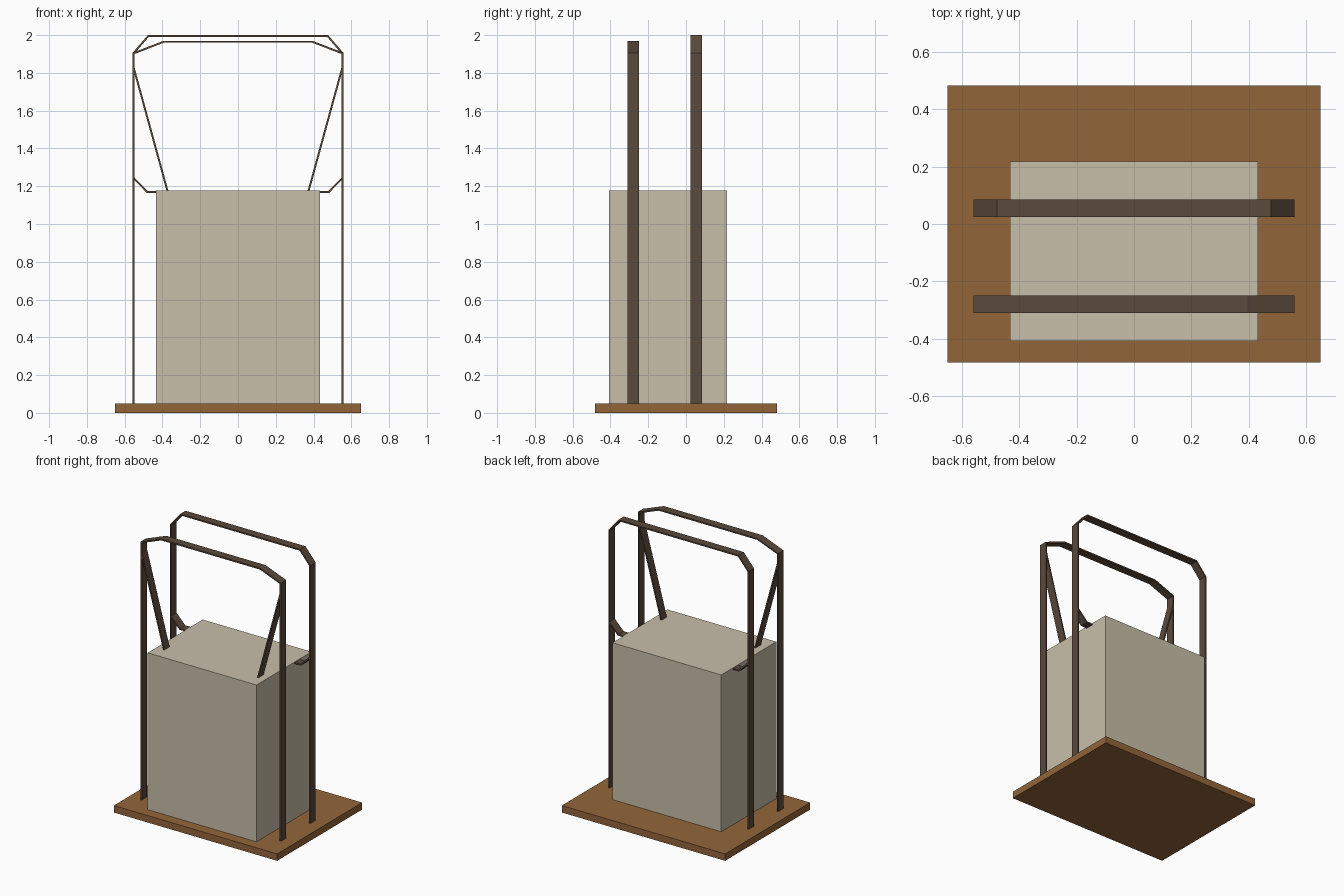
import bpy
import bmesh
from mathutils import Vector

cube = bpy.data.objects.get("Cube")
if cube:
    bpy.data.objects.remove(cube, do_unlink=True)


def make_material(name, rgb):
    mat = bpy.data.materials.new(name)
    mat.use_nodes = True
    colour = (*rgb, 1)
    mat.diffuse_color = colour
    mat.node_tree.nodes["Principled BSDF"].inputs["Base Color"].default_value = colour
    return mat


wood = make_material("brown wood", (0.29, 0.13, 0.042))
stone = make_material("beige block", (0.58, 0.52, 0.40))
iron = make_material("dark brown metal", (0.102, 0.067, 0.044))


def finish(name, bm, mat):
    mesh = bpy.data.meshes.new(name)
    bm.to_mesh(mesh)
    bm.free()
    mesh.materials.append(mat)
    obj = bpy.data.objects.new(name, mesh)
    bpy.context.collection.objects.link(obj)
    return obj


def box(name, low, high, mat):
    low, high = Vector(low), Vector(high)
    bm = bmesh.new()
    bmesh.ops.create_cube(bm, size=1)
    bmesh.ops.scale(bm, vec=high - low, verts=bm.verts)
    bmesh.ops.translate(bm, vec=(low + high) / 2, verts=bm.verts)
    return finish(name, bm, mat)


def band(name, path, y, width=0.06, thickness=0.01):
    """Flat strip following an x-z path, spread along y and thickened."""
    bm = bmesh.new()
    rows = [[bm.verts.new((x, y + s * width / 2, z)) for s in (-1, 1)]
            for x, z in path]
    for a, b in zip(rows, rows[1:]):
        bm.faces.new((a[0], a[1], b[1], b[0]))
    obj = finish(name, bm, iron)
    solid = obj.modifiers.new("thickness", "SOLIDIFY")
    solid.thickness = thickness
    solid.offset = 0
    solid.use_even_offset = True
    return obj


def arch(half_path):
    """Mirror a left-hand path into a full hoop."""
    return half_path + [(-x, z) for x, z in reversed(half_path)]


# Base board and block
box("base_board", (-0.65, -0.483, 0), (0.65, 0.483, 0.05), wood)
box("main_block", (-0.433, -0.408, 0.05), (0.433, 0.218, 1.178), stone)

# Hoops over the block
front_y, rear_y, post_x = -0.28, 0.055, 0.554
band("front_hoop", arch([(post_x, 0.045), (post_x, 1.903), (0.393, 1.965)]), front_y)
band("rear_hoop", arch([(post_x, 0.045), (post_x, 1.903), (0.475, 1.995)]), rear_y)

# Braces joining the hoops to the block
for side, label in ((1, "left"), (-1, "right")):
    brace = [(0.553, 1.83), (0.372, 1.17)]
    hook = [(0.554, 1.245), (0.481, 1.17), (0.42, 1.17)]
    band(label + "_front_brace", [(side * x, z) for x, z in brace], front_y)
    band(label + "_rear_bracket", [(side * x, z) for x, z in hook], rear_y)
